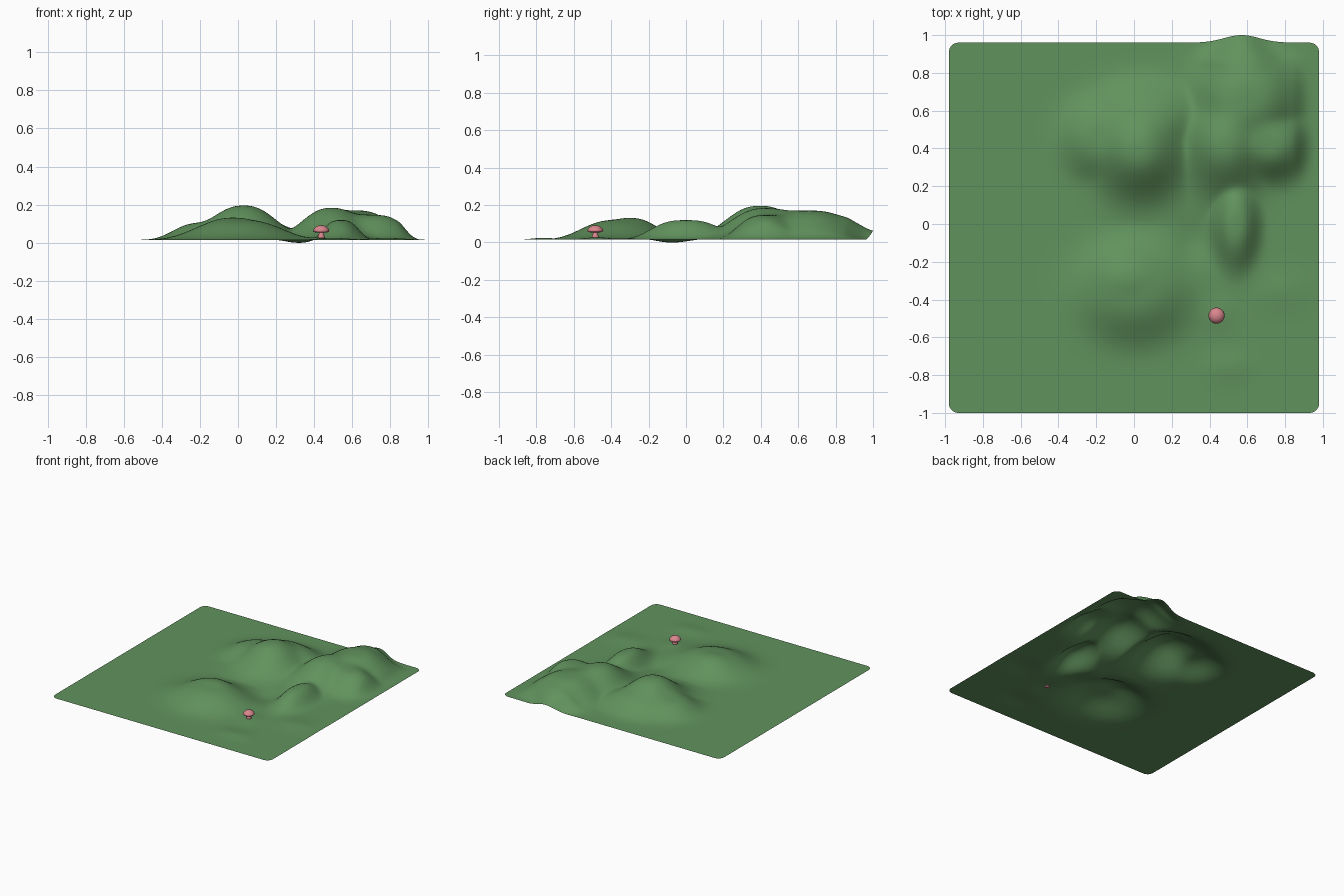
import bpy, bmesh, math

if "Cube" in bpy.data.objects:
    bpy.data.objects.remove(bpy.data.objects["Cube"])


def material(name, rgb):
    m = bpy.data.materials.new(name)
    m.diffuse_color = (*rgb, 1)
    m.use_nodes = True
    m.node_tree.nodes["Principled BSDF"].inputs["Base Color"].default_value = m.diffuse_color
    return m


GRASS = material("grass green", (0.12, 0.29, 0.11))
PINK = material("mushroom pink", (0.70, 0.24, 0.27))


def finish(name, bm, mat):
    me = bpy.data.meshes.new(name)
    bmesh.ops.recalc_face_normals(bm, faces=bm.faces)
    bm.to_mesh(me)
    bm.free()
    for p in me.polygons:
        p.use_smooth = True
    me.materials.append(mat)
    ob = bpy.data.objects.new(name, me)
    bpy.context.collection.objects.link(ob)
    return ob


# Hills: centre x, centre y, radius x, radius y, height, flatness
HILLS = [
    (0.03, 0.39, 0.22, 0.23, 0.180, 1.2),    # left peak
    (-0.17, 0.45, 0.20, 0.20, 0.090, 1.5),   # left shoulder
    (0.05, 0.55, 0.27, 0.18, 0.110, 1.4),    # rear slope
    (0.49, 0.42, 0.20, 0.24, 0.168, 1.2),    # right peak
    (0.60, 0.66, 0.25, 0.25, 0.155, 1.5),    # long ridge
    (0.72, 0.42, 0.19, 0.17, 0.130, 1.4),    # right shoulder
    (0.57, 0.88, 0.19, 0.16, 0.100, 1.4),    # back edge rise
    (0.54, 0.00, 0.11, 0.22, 0.104, 1.5),    # front spur
    (0.00, -0.36, 0.28, 0.24, 0.105, 1.4),   # front mound
    (-0.04, -0.27, 0.20, 0.16, 0.095, 1.2),  # front mound crest
]
# Faint swells and hollow, added on top
SWELLS = [(0.31, -0.09, 0.09, 0.12, -0.018, 1), (0.50, -0.76, 0.12, 0.08, 0.010, 1),
          (0.78, -0.36, 0.14, 0.10, 0.010, 1), (0.44, -0.48, 0.09, 0.09, 0.010, 1)]


def bump(x, y, b):
    cx, cy, rx, ry, h, n = b
    return h * math.exp(-(((x - cx) / rx) ** 2 + ((y - cy) / ry) ** 2) ** n)


def smooth(t):
    t = max(0.0, min(1.0, t))
    return t * t * (3 - 2 * t)


def ground(x, y):
    h = sum(bump(x, y, b) ** 4 for b in HILLS) ** 0.25
    g = math.exp(-((x - 0.57) / 0.13) ** 2)
    back = smooth((0.96 - y) / 0.12)
    h *= smooth((0.98 - x) / 0.14) * (back + (1 - back) * 0.55 * g)
    z = 0.015 + h + sum(bump(x, y, b) for b in SWELLS)
    return y + 0.04 * g * smooth((y - 0.78) / 0.18), max(0.0, z)


# Terrain sheet with rounded corners
bm = bmesh.new()
bmesh.ops.create_grid(bm, x_segments=140, y_segments=140, size=0.98)
R = 0.05
for v in bm.verts:
    x, y = v.co.x, v.co.y
    u, w = abs(x) - (0.98 - R), abs(y) - (0.98 - R)
    if u > 0 and w > 0:
        k = max(u, w) / math.hypot(u, w)
        x = math.copysign(0.98 - R + u * k, x)
        y = math.copysign(0.98 - R + w * k, y)
    y, z = ground(x, y - 0.02)
    v.co = (x, y, z)
finish("terrain", bm, GRASS)


# Mushroom parts, turned from profiles
def lathe(name, profile, mat, n=20):
    bm = bmesh.new()
    vs = [bm.verts.new((r, 0, z)) for r, z in profile]
    es = [bm.edges.new(p) for p in zip(vs, vs[1:])]
    bmesh.ops.spin(bm, geom=vs + es, axis=(0, 0, 1), cent=(0, 0, 0),
                   steps=n, angle=math.tau)
    bmesh.ops.remove_doubles(bm, verts=bm.verts, dist=0.0003)
    ob = finish(name, bm, mat)
    ob.location = (0.437, -0.485, 0)
    return ob


lathe("mushroom_cap", [(0, 0.092), (0.016, 0.090), (0.030, 0.083), (0.040, 0.071),
                       (0.043, 0.062), (0.039, 0.056), (0.024, 0.054), (0, 0.055)], PINK)
lathe("mushroom_stem", [(0, 0.060), (0.012, 0.060), (0.013, 0.045), (0.018, 0.034),
                        (0.019, 0.026), (0.014, 0.020), (0, 0.020)], PINK)
